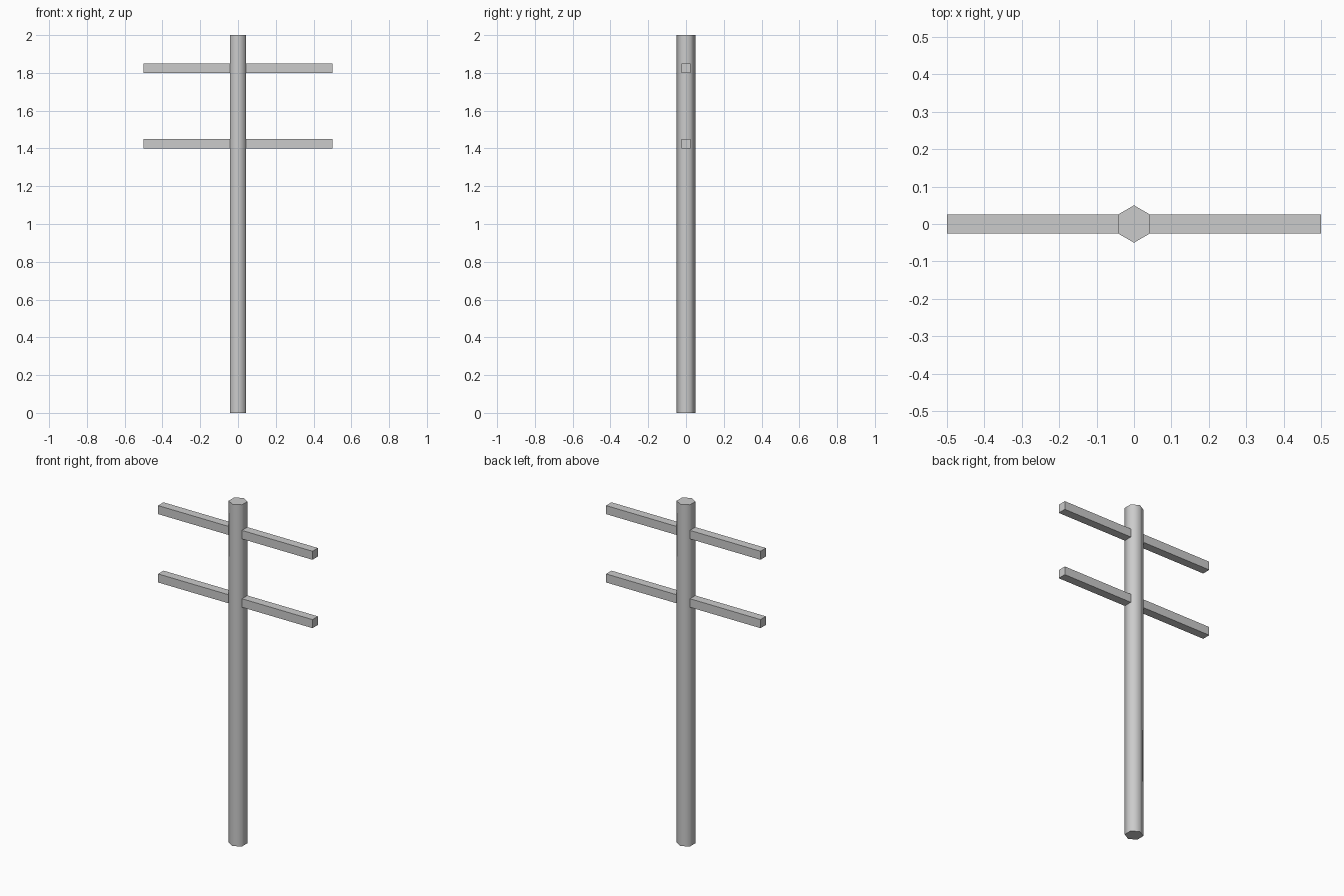
import bpy
from math import radians

if "Cube" in bpy.data.objects:
    bpy.data.objects.remove(bpy.data.objects["Cube"])

# Hexagonal pole, corners pointing to front and back
bpy.ops.mesh.primitive_cylinder_add(vertices=6, radius=0.05, depth=2, location=(0, 0, 1))
pole = bpy.context.object
pole.name = "pole"
bpy.ops.object.shade_smooth_by_angle(angle=radians(65))


def crossarm(name, bottom):
    """Square beam as thick as one flat of the pole."""
    bpy.ops.mesh.primitive_cube_add(size=1, location=(0, 0, bottom + 0.025))
    arm = bpy.context.object
    arm.name = name
    arm.scale = (1, 0.05, 0.05)
    bpy.ops.object.transform_apply(location=False, rotation=False, scale=True)


# Two crossarms through the pole
crossarm("lower_crossarm", 1.40)
crossarm("upper_crossarm", 1.80)
